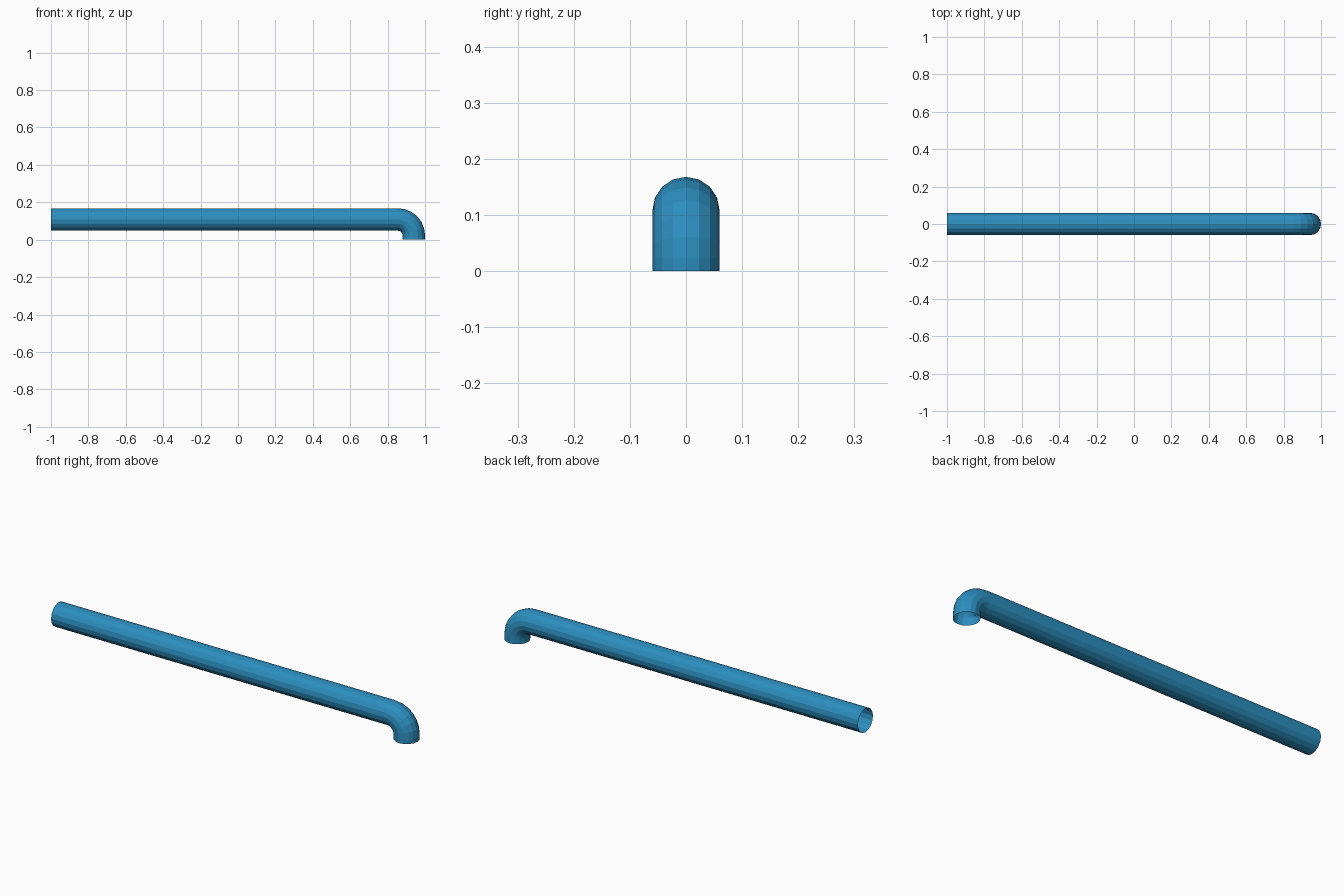
import bpy, bmesh, math
from mathutils import Vector

if "Cube" in bpy.data.objects:
    bpy.data.objects.remove(bpy.data.objects["Cube"])

R, SIDES = 0.06, 16            # pipe radius and facets
BEND, STEPS = 0.085, 6         # elbow centreline radius and segments
X_END, Z_AXIS = 0.94, 0.108    # drop-leg axis and long-run axis

# Centreline stations: (point, bend angle from horizontal)
cx, cz = X_END - BEND, Z_AXIS - BEND
path = [(Vector((-1, 0, Z_AXIS)), 0.0)]
for i in range(STEPS + 1):
    a = math.pi / 2 * i / STEPS
    path.append((Vector((cx + BEND * math.sin(a), 0, cz + BEND * math.cos(a))), a))
path.append((Vector((X_END, 0, 0)), math.pi / 2))

# Sweep an open circular section along the centreline
bm = bmesh.new()
rings = []
for p, a in path:
    out = Vector((math.sin(a), 0, math.cos(a)))
    ring = []
    for k in range(SIDES):
        t = 2 * math.pi * k / SIDES
        ring.append(bm.verts.new(p + out * R * math.cos(t) + Vector((0, R * math.sin(t), 0))))
    rings.append(ring)
for r0, r1 in zip(rings, rings[1:]):
    for k in range(SIDES):
        n = (k + 1) % SIDES
        bm.faces.new((r0[k], r1[k], r1[n], r0[n]))
# Outward normals: the first face lies on top of the long run
bm.normal_update()
bm.faces.ensure_lookup_table()
if bm.faces[0].normal.z < 0:
    bmesh.ops.reverse_faces(bm, faces=bm.faces[:])

mesh = bpy.data.meshes.new("elbow_pipe")
bm.to_mesh(mesh)
bm.free()
pipe = bpy.data.objects.new("elbow_pipe", mesh)
bpy.context.collection.objects.link(pipe)

# Blue paint
mat = bpy.data.materials.new("blue")
mat.diffuse_color = (0.025, 0.27, 0.52, 1)
mat.use_nodes = True
mat.node_tree.nodes["Principled BSDF"].inputs["Base Color"].default_value = mat.diffuse_color
mesh.materials.append(mat)
